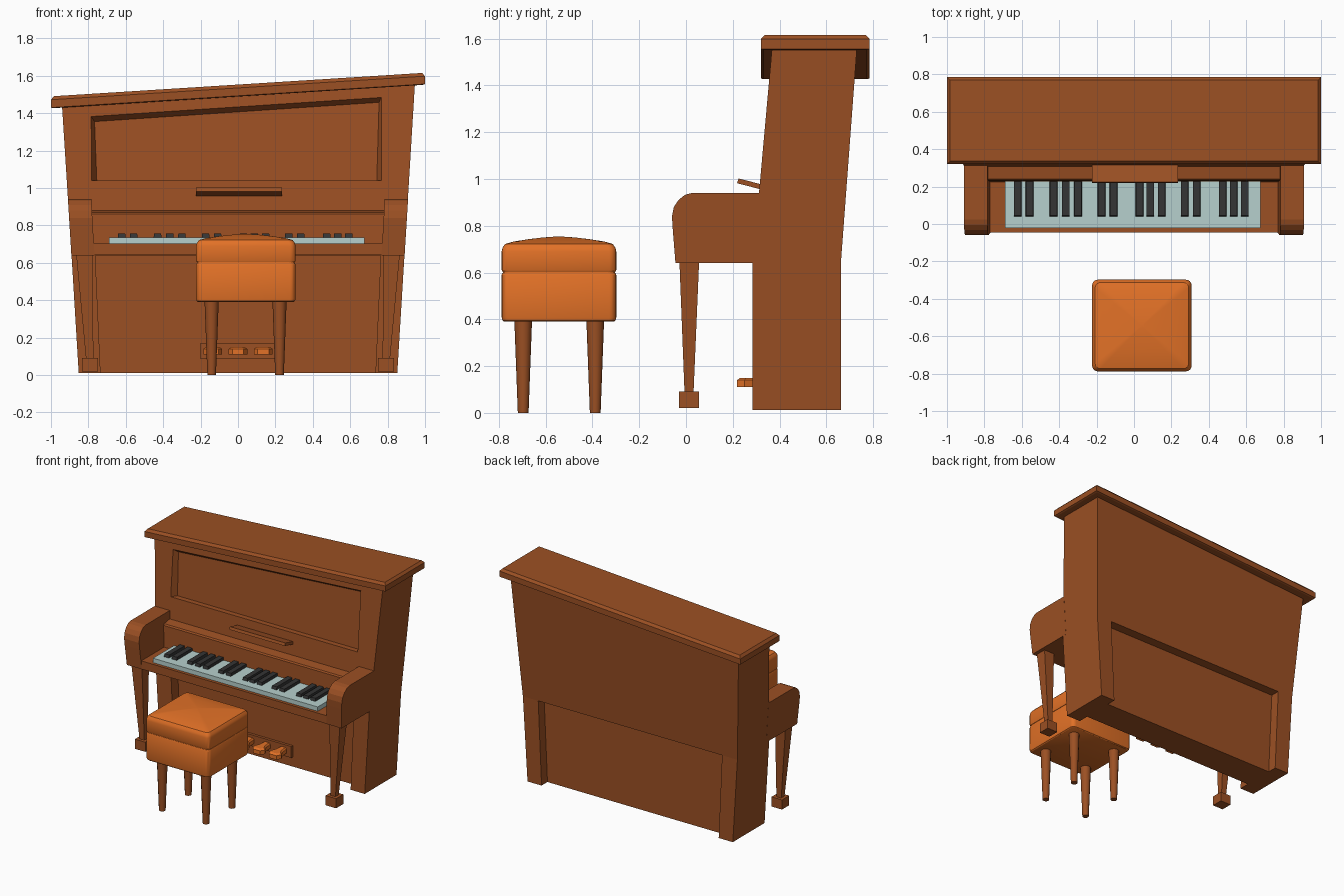
import bpy, bmesh, math

if "Cube" in bpy.data.objects:
    bpy.data.objects.remove(bpy.data.objects["Cube"])


def material(name, rgb):
    m = bpy.data.materials.new(name)
    m.diffuse_color = (*rgb, 1)
    m.use_nodes = True
    m.node_tree.nodes["Principled BSDF"].inputs["Base Color"].default_value = m.diffuse_color
    return m


WOOD = material("brown wood", (0.33, 0.08, 0.017))
ORANGE = material("orange", (0.76, 0.165, 0.02))
PALE = material("pale keys", (0.47, 0.63, 0.61))
BLACK = material("black keys", (0.035, 0.035, 0.035))


def loft(name, rings, mat, smooth=False):
    """Join equal-length rings of points with quads and cap both ends."""
    bm = bmesh.new()
    vs = [[bm.verts.new(p) for p in r] for r in rings]
    n = len(vs[0])
    for a, b in zip(vs, vs[1:]):
        for i in range(n):
            j = (i + 1) % n
            bm.faces.new((a[i], a[j], b[j], b[i]))
    bm.faces.new(vs[0])
    bm.faces.new(vs[-1])
    bmesh.ops.recalc_face_normals(bm, faces=bm.faces)
    me = bpy.data.meshes.new(name)
    bm.to_mesh(me)
    bm.free()
    me.materials.append(mat)
    if smooth:
        me.shade_smooth()
        me.set_sharp_from_angle(angle=math.radians(32))
    ob = bpy.data.objects.new(name, me)
    bpy.context.collection.objects.link(ob)
    return ob


def rect(x0, x1, y0, y1, z):
    return [(x0, y0, z), (x1, y0, z), (x1, y1, z), (x0, y1, z)]


def box(name, x0, x1, y0, y1, z0, z1, mat):
    return loft(name, [rect(x0, x1, y0, y1, z0), rect(x0, x1, y0, y1, z1)], mat)


def prism(name, profile, xa, xb, mat, smooth=False):
    """Side profile in (y, z), run between x functions of z."""
    return loft(name, [[(f(z), y, z) for y, z in profile] for f in (xa, xb)], mat, smooth)


def flare(z):
    return 0.851 + 0.0615 * z


def lid_z(x):
    return 1.493 + 0.063 * x


# upper case with sloping top and recessed front panel
def front_y(z):
    return 0.285 + 0.09 * (z - 0.64)


def on_front(pts, d=0.0):
    return [(x, front_y(z) + d, z) for x, z in pts]


outline = [(-0.89, 0.64), (0.89, 0.64), (0.946, 1.56), (-0.941, 1.442)]
back = [(x, 0.662 + 0.0747 * (z - 0.64), z) for x, z in outline]
hole = [(-0.783, 1.04), (0.768, 1.04), (0.766, 1.484), (-0.785, 1.382)]
deep = [(-0.755, 1.04), (0.742, 1.04), (0.754, 1.458), (-0.767, 1.355)]
loft("upper_case", [back, on_front(outline), on_front(hole), on_front(deep, 0.04)], WOOD)


# slanted lid with chamfered top edge
def lid_ring(inset, dz):
    return [(x, y, lid_z(x) + dz)
            for x, y, _ in rect(-1 + inset, 1 - inset, 0.32 + inset, 0.785 - inset, 0)]


loft("lid", [lid_ring(0.012, -0.004), lid_ring(0, 0), lid_ring(0, 0.042), lid_ring(0.016, 0.06)], WOOD)

# lower case: panel set back between two posts
loft("lower_panel", [rect(-0.75, 0.75, 0.365, 0.592, 0.012),
                     rect(-0.78, 0.78, 0.365, 0.592, 0.645)], WOOD)

arm = [(0.32, 0.94), (0.025, 0.94), (-0.005, 0.932), (-0.032, 0.91), (-0.052, 0.88),
       (-0.06, 0.84), (-0.057, 0.79), (-0.045, 0.64), (0.32, 0.64)]
for s, side in ((-1, "left"), (1, "right")):
    loft(side + "_post", [rect(s * 0.735, s * flare(0.012), 0.285, 0.662, 0.012),
                          rect(s * 0.763, s * 0.89, 0.285, 0.662, 0.64)], WOOD)
    # keyboard cheeks
    prism(side + "_arm", arm, lambda z: s * (0.73 + 0.058 * z),
          lambda z: s * (flare(z) + 0.0005), WOOD)
    # front legs and block feet
    loft(side + "_front_leg", [rect(s * 0.773, s * 0.812, -0.006, 0.032, 0.08),
                               rect(s * 0.778, s * 0.865, -0.028, 0.056, 0.645)], WOOD)
    box(side + "_foot", s * 0.748, s * 0.835, -0.03, 0.055, 0.02, 0.092, WOOD)

# key bed, fallboard and music shelf
box("key_bed", -0.78, 0.78, -0.045, 0.31, 0.641, 0.702, WOOD)
prism("fallboard", [(0.225, 0.7), (0.232, 0.86), (0.24, 0.87), (0.32, 0.882), (0.32, 0.7)],
      lambda z: -0.783, lambda z: 0.783, WOOD)
prism("music_shelf", [(0.218, 0.982), (0.225, 1.002), (0.33, 0.975), (0.33, 0.953)],
      lambda z: -0.225, lambda z: 0.235, WOOD)

# keys
box("white_keys", -0.69, 0.677, -0.022, 0.228, 0.70, 0.735, PALE)
for x in (-0.622, -0.558, -0.43, -0.365, -0.30, -0.173, -0.109, 0.03, 0.087, 0.148,
          0.271, 0.335, 0.474, 0.533, 0.592):
    loft("black_key", [rect(x - 0.021, x + 0.021, 0.04, 0.228, 0.733),
                       rect(x - 0.019, x + 0.019, 0.046, 0.228, 0.756)], BLACK)

# pedals on a backing plate
box("pedal_plate", -0.2, 0.2, 0.345, 0.37, 0.085, 0.17, WOOD)
for c in (-0.135, 0, 0.135):
    shape = [(-0.025, 0.36), (-0.03, 0.29), (-0.05, 0.25), (-0.03, 0.218),
             (0.03, 0.218), (0.05, 0.25), (0.03, 0.29), (0.025, 0.36)]
    loft("pedal", [[(c + x, y, 0.11) for x, y in shape],
                   [(c + x, y, 0.14) for x, y in shape],
                   [(c + x * 0.7, 0.29 + (y - 0.29) * 0.8, 0.15) for x, y in shape]], ORANGE)

# stool
SX, SY = 0.042, -0.543


def cushion_ring(z, k, sub=4, r=0.03):
    hx, hy = 0.266 * k, 0.245 * k
    r *= k
    pts = []
    for q, (sx, sy) in enumerate(((1, 1), (-1, 1), (-1, -1), (1, -1))):
        for i in range(sub + 1):
            a = math.pi / 2 * (q + i / sub)
            pts.append((SX + sx * (hx - r) + r * math.cos(a),
                        SY + sy * (hy - r) + r * math.sin(a), z))
    return pts


loft("stool_base", [cushion_ring(*p) for p in
                    ((0.39, 0.96), (0.395, 0.985), (0.408, 1), (0.59, 1), (0.598, 0.985))], ORANGE, True)
loft("stool_seam", [cushion_ring(0.59, 0.975), cushion_ring(0.612, 0.975)], ORANGE)
loft("stool_cushion", [cushion_ring(*p) for p in
                       ((0.603, 0.985), (0.611, 1), (0.69, 1), (0.706, 0.985), (0.722, 0.94),
                        (0.732, 0.8), (0.742, 0.55), (0.75, 0.28), (0.754, 0.04))], ORANGE, True)


def circle(x, y, z, r, n=12):
    return [(x + r * math.cos(2 * math.pi * i / n), y + r * math.sin(2 * math.pi * i / n), z)
            for i in range(n)]


for x in (-0.141, 0.222):
    for y in (-0.696, -0.388):
        loft("stool_leg", [circle(x, y, 0, 0.023), circle(x, y, 0.4, 0.038)], WOOD, True)
